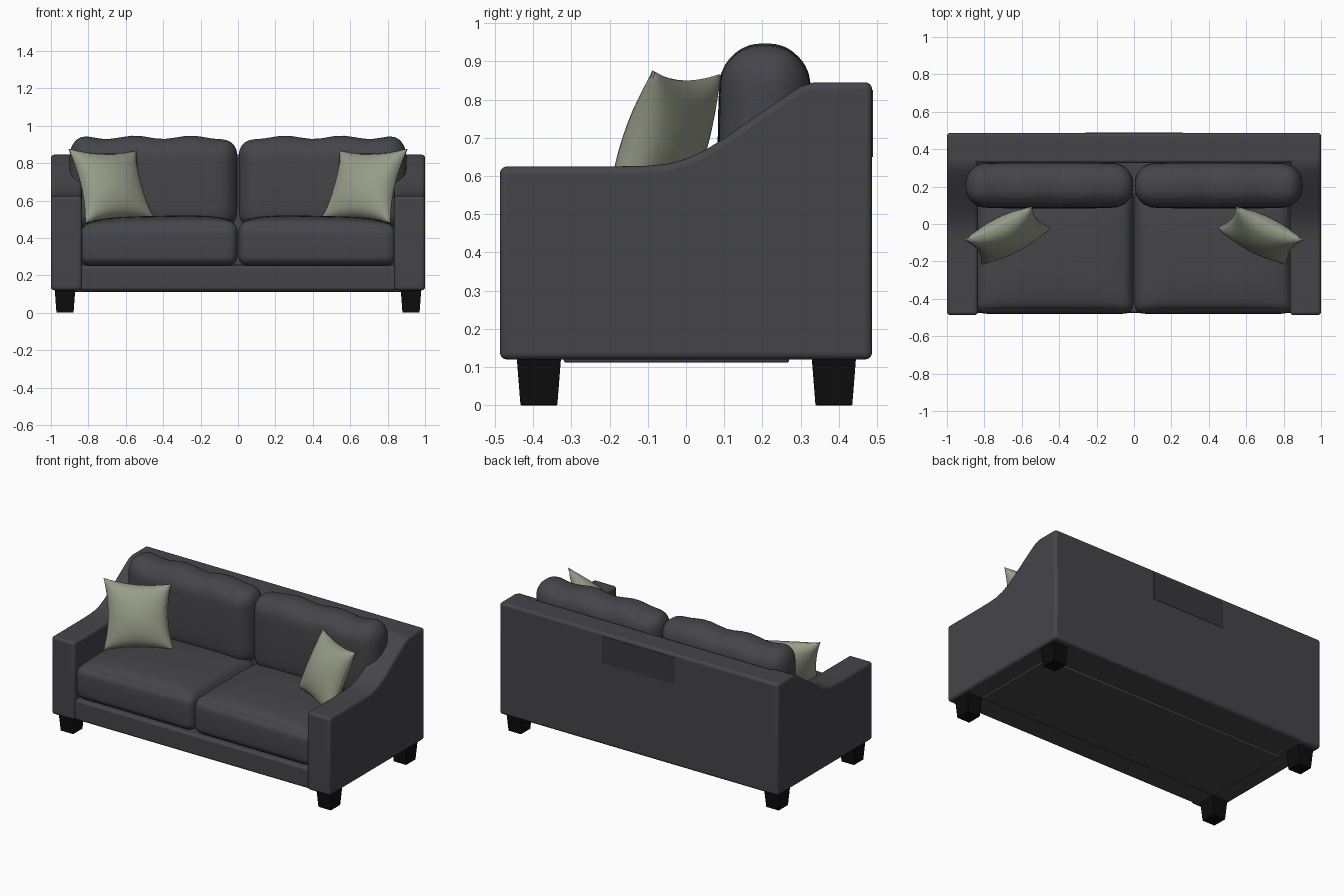
import bpy, bmesh, math
from mathutils import Vector

cube = bpy.data.objects.get("Cube")
if cube:
    bpy.data.objects.remove(cube, do_unlink=True)


def material(name, rgb):
    m = bpy.data.materials.new(name)
    m.use_nodes = True
    m.diffuse_color = (*rgb, 1)
    m.node_tree.nodes["Principled BSDF"].inputs["Base Color"].default_value = (*rgb, 1)
    return m


CHARCOAL = material("charcoal fabric", (0.060, 0.058, 0.066))
SHADE = material("dark charcoal fabric", (0.040, 0.039, 0.043))
BLACK = material("black wood", (0.004, 0.004, 0.004))
SAGE = material("sage fabric", (0.31, 0.33, 0.245))


def finish(name, bm, mat, bevel=0.0, angle=40):
    bmesh.ops.recalc_face_normals(bm, faces=bm.faces)
    mesh = bpy.data.meshes.new(name)
    bm.to_mesh(mesh)
    bm.free()
    mesh.materials.append(mat)
    ob = bpy.data.objects.new(name, mesh)
    bpy.context.collection.objects.link(ob)
    if bevel:
        mod = ob.modifiers.new("rounded edges", "BEVEL")
        mod.width, mod.segments = bevel, 4
        mod.limit_method, mod.angle_limit = "ANGLE", math.radians(40)
    bpy.ops.object.select_all(action="DESELECT")
    ob.select_set(True)
    bpy.context.view_layer.objects.active = ob
    bpy.ops.object.shade_smooth_by_angle(angle=math.radians(angle))
    return ob


def box(name, lo, hi, mat, bevel=0.0, taper=1.0):
    """Box between two corners; taper scales its bottom face."""
    lo, hi = Vector(lo), Vector(hi)
    mid, size = (lo + hi) / 2, hi - lo
    bm = bmesh.new()
    bmesh.ops.create_cube(bm, size=1)
    for v in bm.verts:
        k = taper if v.co.z < 0 else 1
        v.co = mid + Vector((v.co.x * size.x * k, v.co.y * size.y * k, v.co.z * size.z))
    return finish(name, bm, mat, bevel)


def prism(name, profile, x0, x1, mat, bevel=0.0):
    """Extrude a y-z profile along x."""
    bm = bmesh.new()
    face = bm.faces.new([bm.verts.new((x0, y, z)) for y, z in profile])
    new = bmesh.ops.extrude_face_region(bm, geom=[face])["geom"]
    for v in new:
        if isinstance(v, bmesh.types.BMVert):
            v.co.x = x1
    return finish(name, bm, mat, bevel)


def cushion(name, lo, hi, radius, shape, side):
    """Soft rounded box; shape(p, a) moves a point with unit position a."""
    lo, hi = Vector(lo), Vector(hi)
    mid, half = (lo + hi) / 2, (hi - lo) / 2
    bm = bmesh.new()
    bmesh.ops.create_cube(bm, size=2)
    bmesh.ops.subdivide_edges(bm, edges=bm.edges, cuts=23, use_grid_fill=True)
    for v in bm.verts:
        # crowd the grid towards the edges so the rounding stays smooth
        a = Vector([math.sin(c * math.pi / 2) for c in v.co])
        p = Vector([a[i] * half[i] for i in range(3)])
        core = Vector([max(-half[i] + radius, min(half[i] - radius, p[i])) for i in range(3)])
        p = mid + core + (p - core).normalized() * radius if (p - core).length else mid + p
        p = shape(p, a)
        v.co = (p.x * side, p.y, p.z)
    return finish(name, bm, CHARCOAL, angle=60)


def seat_shape(p, a):
    # crowned top, slightly bulged front
    if a.z > 0:
        p.z += a.z * (0.04 * (1 - a.x ** 4) * (1 - a.y ** 4) - 0.008 * a.x)
    if a.y < 0:
        p.y -= 0.008 * (1 - a.z ** 2) * -a.y
    return p


def back_shape(p, a):
    # wavy top edge and plump faces
    if a.z > 0:
        p.z += a.z * 0.009 * math.cos(p.x * 2 * math.pi / 0.3 + 1.0)
    p.y += 0.012 * a.y * (1 - a.x ** 4) * (1 - a.z ** 2)
    return p


def pillow(name, side):
    """Square pillow with pinched sides, spanned between four corner points."""
    tl, tr = Vector((0.545, 0.09, 0.865)), Vector((0.905, -0.085, 0.875))
    bl, br = Vector((0.445, -0.02, 0.50)), Vector((0.815, -0.215, 0.48))
    normal = (tr - tl).cross(tl - bl).normalized()
    bm = bmesh.new()
    bmesh.ops.create_cube(bm, size=2)
    bmesh.ops.subdivide_edges(bm, edges=bm.edges, cuts=19, use_grid_fill=True)
    for v in bm.verts:
        u, w, t = v.co
        pu = u * (1 - 0.13 * (1 - w * w))
        pw = w * (1 - 0.11 * (1 - u * u))
        s, r = (pu + 1) / 2, (pw + 1) / 2
        p = bl.lerp(br, s).lerp(tl.lerp(tr, s), r)
        puff = 0.004 + 0.085 * ((1 - u * u) * (1 - w * w)) ** 0.55
        p += normal * t * puff
        v.co = (p.x * side, p.y, p.z)
    return finish(name, bm, SAGE, angle=75)


# Frame: back, front rail, deck and underside
box("back_frame", (-1, 0.325, 0.12), (1, 0.487, 0.845), CHARCOAL, 0.018)
box("front_rail", (-0.85, -0.475, 0.12), (0.85, -0.3, 0.252), CHARCOAL, 0.015)
box("seat_deck", (-0.85, -0.40, 0.122), (0.85, 0.35, 0.26), CHARCOAL)
box("dust_cover", (-0.88, -0.32, 0.112), (0.88, 0.27, 0.13), CHARCOAL, 0.006)

# Shaded panel at the middle of the rear face
prism("rear_panel", [(0.48, 0.65), (0.489, 0.65), (0.489, 0.825), (0.48, 0.825)],
      -0.26, 0.26, SHADE)

# Sweeping arm outline, as y and z
ARM = [(-0.487, 0.12), (0.487, 0.12), (0.487, 0.845), (0.335, 0.845), (0.30, 0.835),
       (0.25, 0.803), (0.20, 0.769), (0.15, 0.734), (0.10, 0.699), (0.05, 0.668),
       (0.0, 0.645), (-0.05, 0.632), (-0.10, 0.627), (-0.20, 0.625), (-0.487, 0.625)]

for side, label in ((1, "left"), (-1, "right")):
    prism(label + "_arm", ARM, side * 0.835, side, CHARCOAL, 0.018)
    cushion(label + "_seat_cushion", (0.003, -0.472, 0.252), (0.845, 0.2, 0.478),
            0.05, seat_shape, side)
    cushion(label + "_back_cushion", (0.004, 0.095, 0.44), (0.9, 0.318, 0.938),
            0.1, back_shape, side)
    pillow(label + "_throw_pillow", side)
    for y, place in ((-0.385, "front"), (0.387, "back")):
        box(f"{label}_{place}_leg", (side * 0.925 - 0.055, y - 0.058, 0),
            (side * 0.925 + 0.055, y + 0.058, 0.125), BLACK, 0.003, 0.83)
